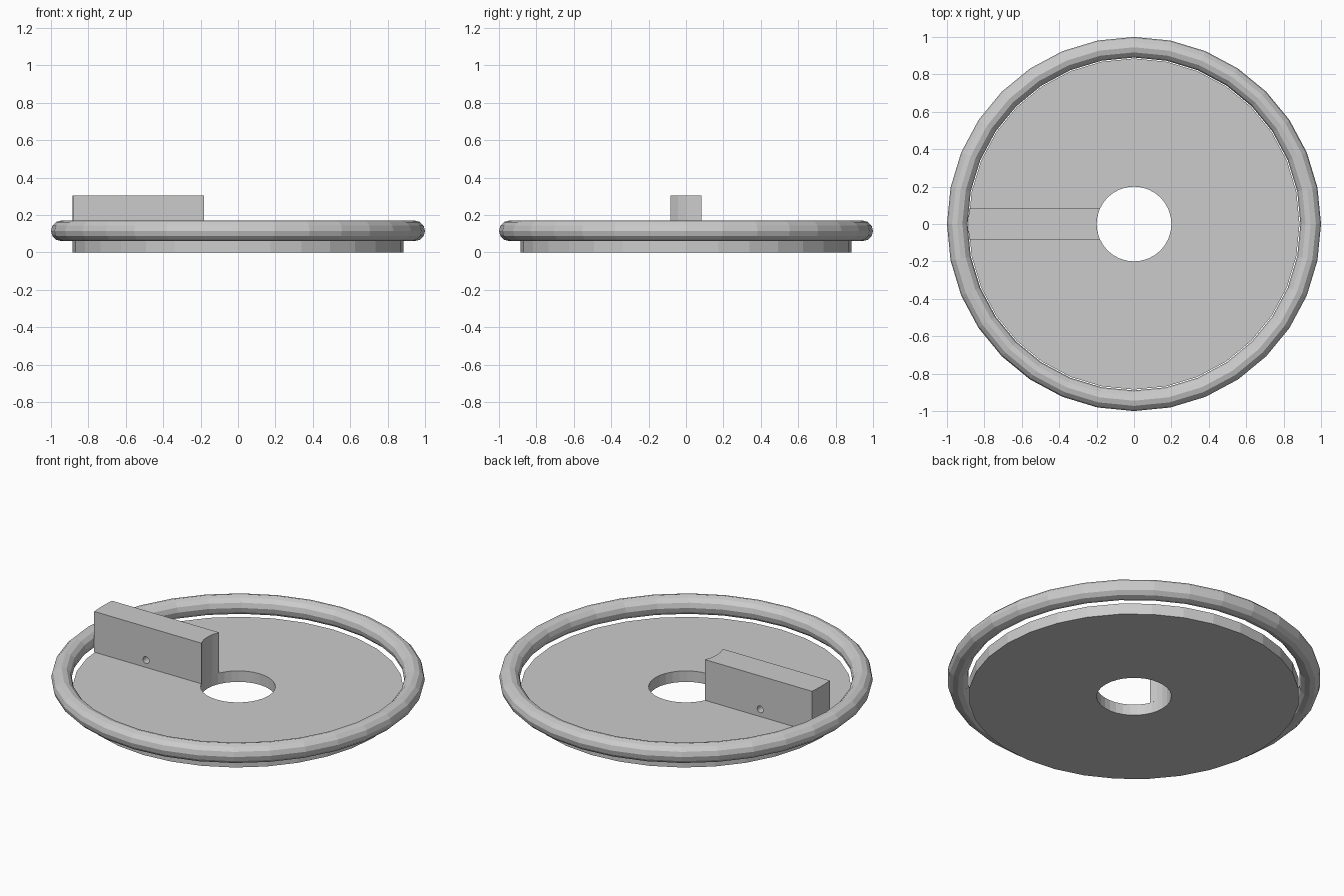
import bpy, bmesh
from math import cos, sin, pi, sqrt

if "Cube" in bpy.data.objects:
    bpy.data.objects.remove(bpy.data.objects["Cube"])

SEG = 32
R_DISC, R_HOLE = 0.885, 0.2
Z_DISC, Z_TOP = 0.065, 0.305
HALF_W = 0.083
RING_MAJOR, RING_MINOR, RING_Z = 0.945, 0.055, 0.115


def finish(bm, name):
    bmesh.ops.recalc_face_normals(bm, faces=bm.faces)
    me = bpy.data.meshes.new(name)
    bm.to_mesh(me)
    bm.free()
    ob = bpy.data.objects.new(name, me)
    bpy.context.collection.objects.link(ob)
    return ob


def revolve(name, profile, segs):
    """Spin a closed (radius, z) profile around the z axis."""
    bm = bmesh.new()
    loops = [[bm.verts.new((r * cos(2 * pi * i / segs), r * sin(2 * pi * i / segs), z))
              for r, z in profile] for i in range(segs)]
    n = len(profile)
    for i in range(segs):
        a, b = loops[i], loops[(i + 1) % segs]
        for j in range(n):
            k = (j + 1) % n
            bm.faces.new((a[j], b[j], b[k], a[k]))
    return finish(bm, name)


# Flat disc with centre hole
revolve("disc", [(R_HOLE, 0), (R_DISC, 0), (R_DISC, Z_DISC), (R_HOLE, Z_DISC)], SEG)

# Round outer ring, just clear of the disc
revolve("outer_ring", [(RING_MAJOR + RING_MINOR * cos(2 * pi * j / 12),
                        RING_Z + RING_MINOR * sin(2 * pi * j / 12)) for j in range(12)], SEG)

# Radial block: ends follow the disc rim and the centre hole
ys = [HALF_W * (2 * i / 4 - 1) for i in range(5)]
outline = [(-sqrt(R_DISC ** 2 - y * y), y) for y in ys]
outline += [(-sqrt(R_HOLE ** 2 - y * y), y) for y in reversed(ys)]
bm = bmesh.new()
base = bm.faces.new([bm.verts.new((x, y, Z_DISC)) for x, y in outline])
res = bmesh.ops.extrude_face_region(bm, geom=[base], use_keep_orig=True)
top = [v for v in res["geom"] if isinstance(v, bmesh.types.BMVert)]
bmesh.ops.translate(bm, verts=top, vec=(0, 0, Z_TOP - Z_DISC))
block = finish(bm, "radial_block")

# Small cross hole through the block
bpy.ops.mesh.primitive_cylinder_add(vertices=16, radius=0.02, depth=0.5,
                                    location=(-0.543, 0, 0.108), rotation=(pi / 2, 0, 0))
cutter = bpy.context.object
cutter.name = "cross_hole_cutter"
cutter.hide_render = True
cutter.hide_set(True)
mod = block.modifiers.new("cross_hole", 'BOOLEAN')
mod.operation = 'DIFFERENCE'
mod.solver = 'EXACT'
mod.object = cutter
